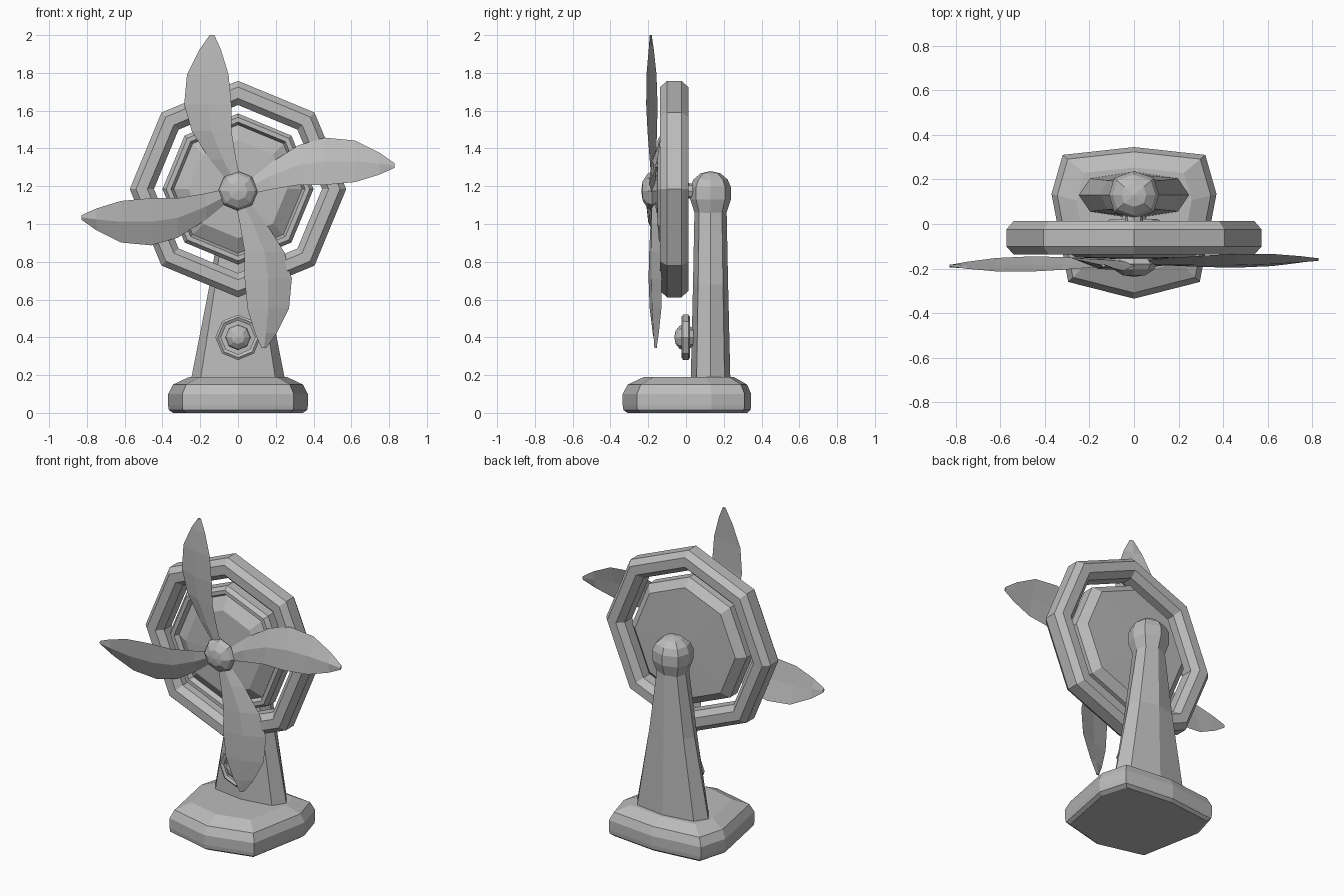
import bpy, bmesh
from math import sin, cos, tau
from mathutils import Vector, Matrix

cube = bpy.data.objects.get("Cube")
if cube:
    bpy.data.objects.remove(cube)

grey = bpy.data.materials.new("plain_grey")
grey.use_nodes = True
colour = (0.5, 0.5, 0.5, 1)
grey.diffuse_color = colour
grey.node_tree.nodes["Principled BSDF"].inputs["Base Color"].default_value = colour


def loft(name, rings, cap=True, loop=False):
    """Join a list of closed rings of points into a flat-shaded object."""
    bm = bmesh.new()
    rows = [[bm.verts.new(p) for p in ring] for ring in rings]
    pairs = list(zip(rows, rows[1:]))
    if loop:
        pairs.append((rows[-1], rows[0]))
    n = len(rows[0])
    for a, b in pairs:
        for i in range(n):
            j = (i + 1) % n
            bm.faces.new((a[i], a[j], b[j], b[i]))
    if cap and not loop:
        bm.faces.new(rows[0])
        bm.faces.new(rows[-1])
    bmesh.ops.remove_doubles(bm, verts=bm.verts, dist=0.0005)
    bmesh.ops.recalc_face_normals(bm, faces=bm.faces)
    mesh = bpy.data.meshes.new(name)
    bm.to_mesh(mesh)
    bm.free()
    mesh.materials.append(grey)
    obj = bpy.data.objects.new(name, mesh)
    bpy.context.collection.objects.link(obj)
    return obj


def lathe(name, profile, z, sides=8, loop=False):
    """Turn (radius, y) points around a front-to-back axis at height z."""
    rings = [[(r * cos(tau * i / sides), y, z + r * sin(tau * i / sides))
              for i in range(sides)] for r, y in profile]
    return loft(name, rings, loop=loop)


# Shield-shaped base with bevelled rim
half = [(0, .345), (.32, .31), (.37, .135), (.295, -.26), (0, -.335)]
outline = half + [(-x, y) for x, y in half[-2:0:-1]]
levels = [(0, .93), (.015, .99), (.04, 1), (.10, 1), (.15, .93), (.19, .7)]
loft("base", [[(x * s, .04 + (y - .04) * s, z) for x, y in outline]
              for z, s in levels])

# Tapered column and rounded head, both eight sided
def oval(rx, ry, z):
    return [(rx * cos(tau * i / 8) * (1.13 if i % 2 else 1),
             .13 + ry * sin(tau * i / 8), z) for i in range(8)]

loft("column", [oval(.25, .105, .17), oval(.15, .093, .68), oval(.085, .085, 1.08)])
loft("column_head", [oval(r, r * .96, z) for r, z in
                     [(.085, 1.05), (.112, 1.13), (.112, 1.195), (.095, 1.235),
                      (.055, 1.268), (.0001, 1.28)]])

# Outer guard ring and inner disc
AXIS = 1.185
lathe("guard_ring", [(.573, -.10), (.573, -.025), (.54, .013), (.48, .013),
                     (.445, -.025), (.445, -.10), (.48, -.137), (.54, -.137)],
      AXIS, loop=True)
lathe("back_disc", [(.0001, -.16), (.26, -.15), (.34, -.10), (.355, -.13),
                    (.38, -.13), (.4, -.105), (.4, -.035), (.35, .01),
                    (.0001, .015)], AXIS)
lathe("axle", [(.04, .08), (.04, -.19)], 1.175)

# Faceted hub
lathe("hub", [(.0001, -.237), (.05, -.23), (.09, -.205), (.105, -.18),
              (.085, -.155), (.04, -.14)], 1.175)

# Four curved, pitched blades: (height, trailing side, leading side)
stations = [(.06, -.06, .015), (.17, -.15, -.01), (.32, -.245, -.035),
            (.46, -.285, -.035), (.62, -.27, -.05), (.75, -.205, -.09),
            (.828, -.15, -.125)]
for k in range(4):
    turn = Matrix.Rotation(k * tau / 4, 4, 'Y')
    rings = []
    for v, a, b in stations:
        mid, w = (a + b) / 2, b - a
        ring = [(a, .13 * w, v), (mid, -.05 * w - .007, v),
                (b, -.13 * w, v), (mid, -.05 * w + .007, v)]
        points = [turn @ Vector(p) for p in ring]
        rings.append([(p.x, p.y - .172 + .02 * p.x - .012 * p.z, p.z + 1.172)
                      for p in points])
    loft(f"blade_{k + 1}", rings)

# Control knob with surrounding ring
lathe("knob_ring", [(.12, -.015), (.12, .012), (.107, .022), (.09, .012),
                    (.09, -.015), (.107, -.024)], .4, loop=True)
lathe("knob", [(.0001, -.062), (.035, -.055), (.06, -.035), (.068, -.01),
               (.06, .015), (.04, .06)], .4)
